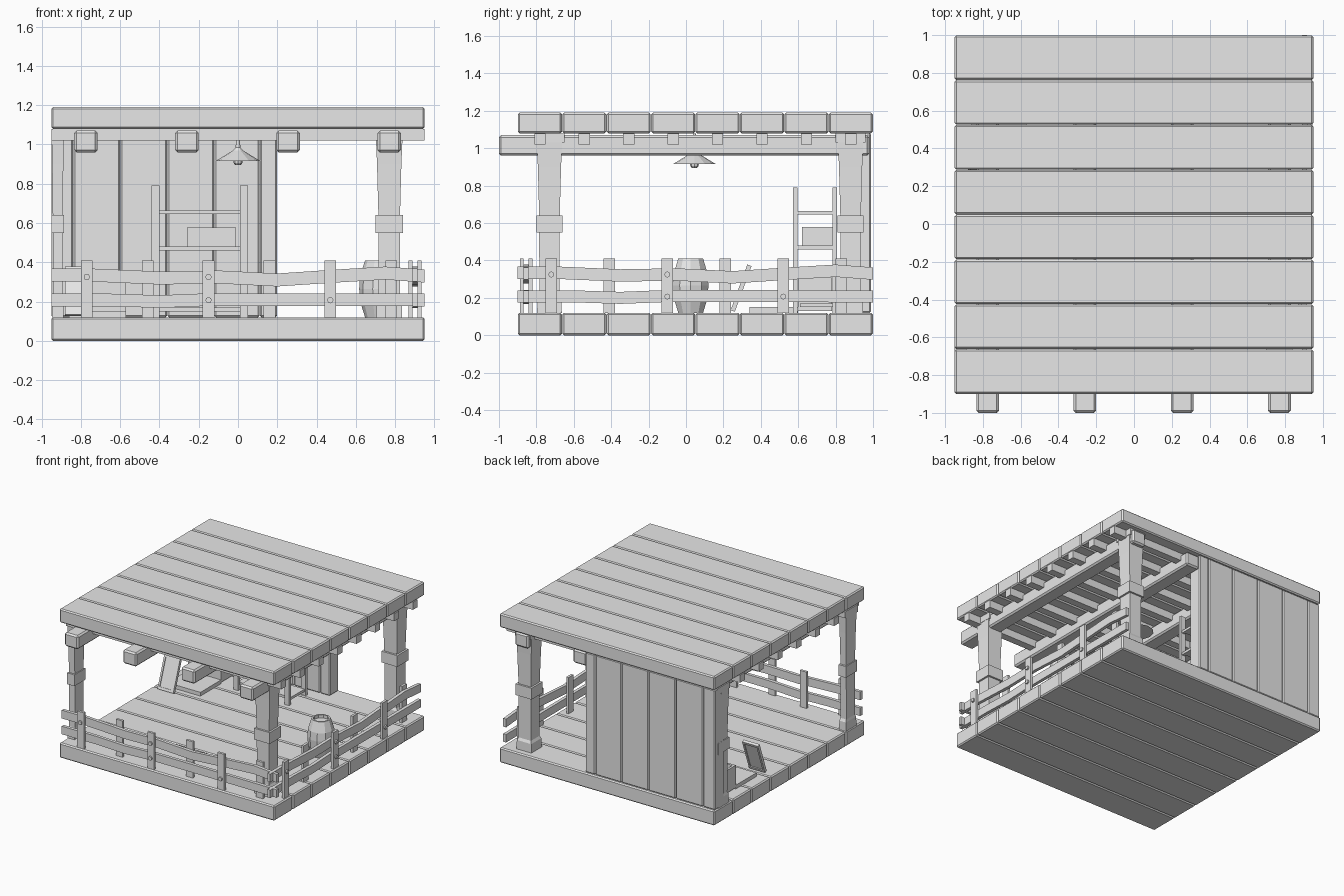
import bpy, bmesh, math
from mathutils import Matrix, Vector

if "Cube" in bpy.data.objects:
    bpy.data.objects.remove(bpy.data.objects["Cube"], do_unlink=True)

GREY = (0.8, 0.8, 0.8, 1)
mat = bpy.data.materials.new("plain_grey")
mat.use_nodes = True
mat.diffuse_color = GREY
mat.node_tree.nodes["Principled BSDF"].inputs["Base Color"].default_value = GREY


def finish(name, bm, matrix=None):
    bmesh.ops.recalc_face_normals(bm, faces=bm.faces)
    mesh = bpy.data.meshes.new(name)
    bm.to_mesh(mesh)
    bm.free()
    mesh.materials.append(mat)
    ob = bpy.data.objects.new(name, mesh)
    bpy.context.collection.objects.link(ob)
    if matrix:
        ob.matrix_world = matrix
    return ob


def box(name, x0, x1, y0, y1, z0, z1, bevel=0, matrix=None):
    bm = bmesh.new()
    bmesh.ops.create_cube(bm, size=1)
    for v in bm.verts:
        v.co = Vector((x0 if v.co.x < 0 else x1, y0 if v.co.y < 0 else y1, z0 if v.co.z < 0 else z1))
    if bevel:
        bmesh.ops.bevel(bm, geom=bm.edges[:], offset=bevel, segments=1, affect='EDGES')
    return finish(name, bm, matrix)


def loft(name, profile, sides, centre, turn=0.0, squash=1.0, capped=True):
    """Stack rings of (height, radius) into a faceted solid."""
    bm = bmesh.new()
    rings = []
    for z, r in profile:
        angles = [turn + math.tau * i / sides for i in range(sides)]
        rings.append([bm.verts.new((centre[0] + r * squash * math.cos(a),
                                    centre[1] + r * math.sin(a), z)) for a in angles])
    for a, b in zip(rings, rings[1:]):
        for i in range(sides):
            j = (i + 1) % sides
            bm.faces.new((a[i], a[j], b[j], b[i]))
    if capped:
        bm.faces.new(rings[0])
        bm.faces.new(rings[-1])
    return finish(name, bm)


# Floor and roof planks, with a purlin under each roof plank
PITCH = 1.9 / 8
for i in range(8):
    y = -0.9 + PITCH * i
    box("floor_plank", -0.95, 0.95, y + 0.001, y + PITCH - 0.001, 0, 0.12, 0.009)
    box("roof_plank", -0.95, 0.95, y + 0.001, y + PITCH - 0.001, 1.08, 1.19, 0.009)
    mid = y + PITCH / 2
    box("purlin", -0.95, 0.95, mid - 0.03, mid + 0.03, 1.02, 1.08)

# Long beams poking out at the front
for x in (-0.775, -0.26, 0.255, 0.77):
    box("beam", x - 0.06, x + 0.06, -1, 0.98, 0.96, 1.07, 0.012)

# Corner posts, thinner at the open end
POST = [(0.12, 0.066), (0.19, 0.064), (0.21, 0.054), (0.55, 0.055), (0.55, 0.07),
        (0.64, 0.07), (0.64, 0.055), (0.9, 0.062), (1.04, 0.068)]
for x, squash in ((0.77, 1), (-0.918, 0.46)):
    for y in (-0.73, 0.88):
        loft("corner_post", [(z, r * math.sqrt(2)) for z, r in POST], 4, (x, y), math.pi / 4, squash)
        w = 0.07 * squash
        box("post_cap", x - w, x + w, y - 0.08, y + 0.08, 1.03, 1.08)

# Back wall of upright boards
seams = [-0.95, -0.84, -0.6, -0.36, -0.12, 0.11, 0.2]
for a, b in zip(seams, seams[1:]):
    box("wall_board", a + 0.001, b - 0.001, 0.875, 0.988, 0.12, 1.08, 0.008)


# Fence: wavy rails between alternating posts, built once per side
def rail(name, centres, half, matrix):
    bm = bmesh.new()
    rings = []
    for x, z in centres:
        rings.append([bm.verts.new((x, y, z + h)) for y, h in
                      ((-0.013, -half), (0.013, -half), (0.013, half), (-0.013, half))])
    for a, b in zip(rings, rings[1:]):
        for i in range(4):
            j = (i + 1) % 4
            bm.faces.new((a[i], a[j], b[j], b[i]))
    bm.faces.new(rings[0])
    bm.faces.new(rings[-1])
    finish(name, bm, matrix)


def bolt(x, z, matrix):
    bm = bmesh.new()
    bmesh.ops.create_cone(bm, cap_ends=True, segments=8, radius1=0.016, radius2=0.016, depth=0.012,
                          matrix=Matrix.Translation((x, -0.038, z)) @ Matrix.Rotation(math.pi / 2, 4, 'X'))
    finish("fence_bolt", bm, matrix)


def fence(matrix):
    rail("upper_rail", [(-0.95, 0.335), (-0.75, 0.335), (-0.4, 0.32), (-0.1, 0.325), (0.2, 0.31),
                        (0.5, 0.33), (0.75, 0.345), (0.95, 0.33)], 0.033, matrix)
    rail("lower_rail", [(-0.95, 0.208), (-0.65, 0.208), (-0.4, 0.2), (-0.15, 0.21), (0.2, 0.21),
                        (0.95, 0.208)], 0.032, matrix)
    for i in range(6):
        x = -0.77 + 0.31 * i
        y = -0.023 if i % 2 == 0 else 0.023
        box("fence_post", x - 0.03, x + 0.03, y - 0.01, y + 0.01, 0.12, 0.41, 0, matrix)
    for x, z in ((-0.77, 0.325), (-0.15, 0.325), (-0.15, 0.207), (0.47, 0.207)):
        bolt(x, z, matrix)


fence(Matrix.Translation((0, -0.855, 0)))
fence(Matrix.Translation((0.902, 0.05, 0)) @ Matrix.Rotation(math.pi / 2, 4, 'Z'))

# Barrel with a sunken lid
loft("barrel", [(0.12, 0.07), (0.2, 0.095), (0.265, 0.1), (0.33, 0.095), (0.41, 0.07),
                (0.41, 0.058), (0.385, 0.058)], 10, (0.717, 0.025))

# Hanging lamp
LAMP = (0, 0.045)
loft("lamp_shade", [(0.915, 0.115), (0.97, 0.025), (0.985, 0.012), (1.08, 0.008)], 12, LAMP)
loft("lamp_bulb", [(0.895, 0.014), (0.905, 0.022), (0.92, 0.024)], 8, LAMP)

# Shelf rack with a box on it
for x in (-0.42, 0.03):
    for y in (0.585, 0.795):
        box("rack_leg", x - 0.02, x + 0.02, y - 0.012, y + 0.012, 0.12, 0.79)
    for z in (0.47, 0.655):
        box("rack_side_bar", x - 0.012, x + 0.012, 0.585, 0.795, z - 0.01, z + 0.01)
for z in (0.16, 0.47, 0.655):
    box("rack_shelf", -0.43, 0.04, 0.61, 0.785, z - 0.01, z + 0.01)
box("rack_box", -0.26, -0.01, 0.62, 0.785, 0.48, 0.578)

# Open crate beside the wall
X0, X1, Y0, Y1, T = -0.86, -0.57, 0.6, 0.78, 0.018
box("crate_bottom", X0, X1, Y0, Y1, 0.13, 0.15)
for x in (X0, X1 - T):
    box("crate_end", x, x + T, Y0, Y1, 0.13, 0.31)
for y in (Y0, Y1 - T):
    box("crate_side", X0 + T, X1 - T, y, y + T, 0.13, 0.31)
box("low_pallet", -0.86, -0.57, 0.34, 0.6, 0.12, 0.15)

# Leaning washboard
lean = Matrix.Translation((-0.81, 0.25, 0.13)) @ Matrix.Rotation(-0.35, 4, 'X')
for x in (-0.07, 0.055):
    box("washboard_side", x, x + 0.015, -0.012, 0.012, 0, 0.26, 0, lean)
for z in (0, 0.24):
    box("washboard_rail", -0.055, 0.055, -0.012, 0.012, z, z + 0.02, 0, lean)
box("washboard_panel", -0.055, 0.055, -0.005, 0.005, 0.02, 0.24, 0, lean)
